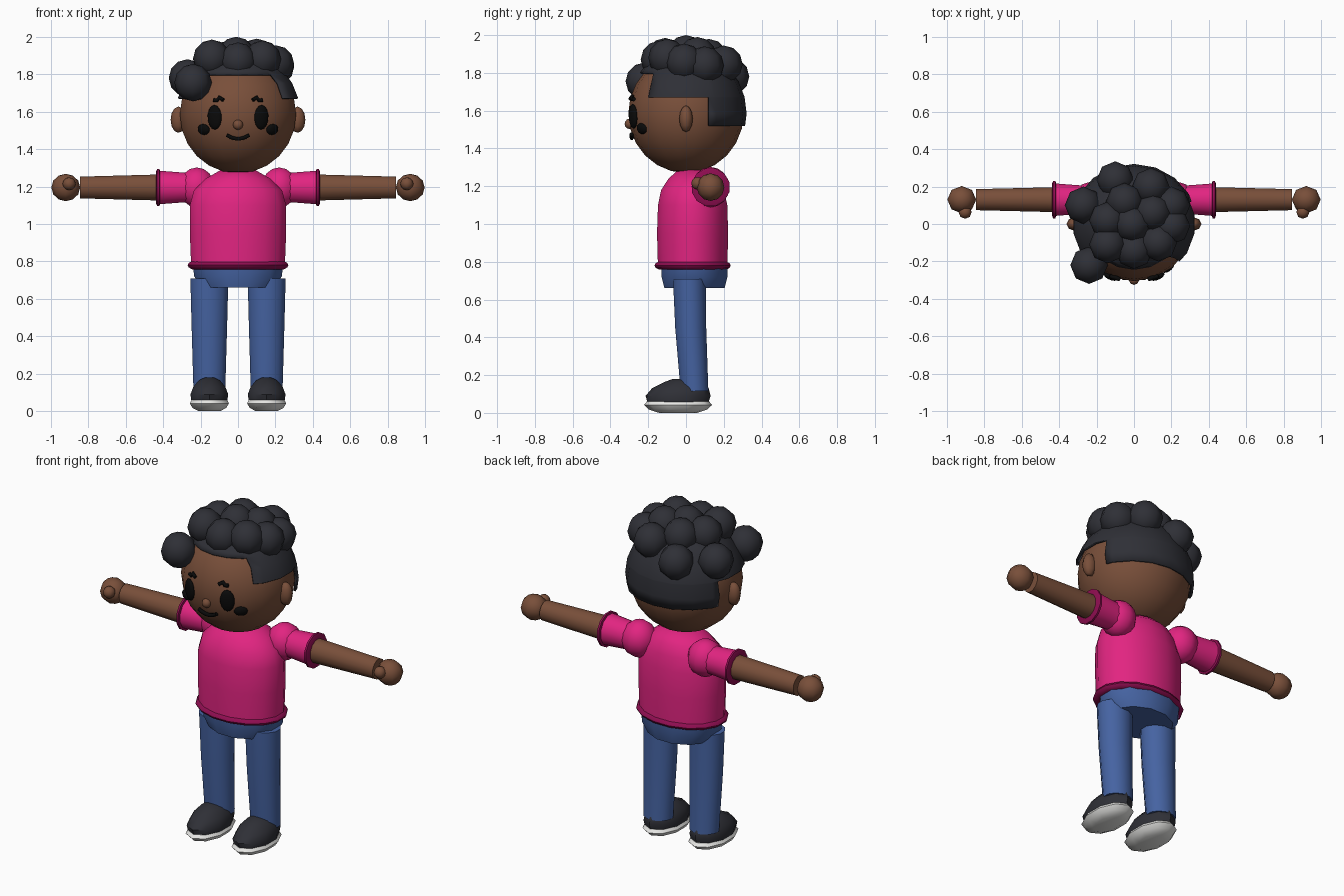
import bpy, bmesh, math
from mathutils import Vector, Matrix

cube = bpy.data.objects.get("Cube")
if cube:
    bpy.data.objects.remove(cube, do_unlink=True)


def material(name, r, g, b):
    m = bpy.data.materials.new(name)
    m.use_nodes = True
    m.diffuse_color = (r, g, b, 1)
    bsdf = m.node_tree.nodes["Principled BSDF"]
    bsdf.inputs["Base Color"].default_value = (r, g, b, 1)
    bsdf.inputs["Roughness"].default_value = 0.8
    return m


SKIN = material("brown skin", 0.19, 0.078, 0.042)
HAIR = material("charcoal", 0.028, 0.029, 0.037)
INK = material("face black", 0.003, 0.003, 0.003)
PINK = material("pink shirt", 0.76, 0.018, 0.22)
TRIM = material("dark pink trim", 0.27, 0.004, 0.08)
JEANS = material("blue denim", 0.06, 0.125, 0.36)
WHITE = material("white sole", 0.8, 0.8, 0.78)
HEAD = Vector((0, 0, 1.585))
HEAD_R = 0.315


def finish(bm, name, mat, angle=50):
    bmesh.ops.recalc_face_normals(bm, faces=bm.faces)
    me = bpy.data.meshes.new(name)
    bm.to_mesh(me)
    bm.free()
    me.materials.append(mat)
    ob = bpy.data.objects.new(name, me)
    bpy.context.collection.objects.link(ob)
    bpy.ops.object.select_all(action='DESELECT')
    ob.select_set(True)
    bpy.context.view_layer.objects.active = ob
    bpy.ops.object.shade_smooth_by_angle(angle=math.radians(angle))
    return ob


def ball(name, mat, centre, radii, n=7, rings=5, turn=None):
    bm = bmesh.new()
    bmesh.ops.create_uvsphere(bm, u_segments=n, v_segments=rings, radius=1)
    bm.transform(Matrix.LocRotScale(Vector(centre), turn, Vector(radii)))
    return finish(bm, name, mat, 65)


def loft(name, mat, rings, n=16, sideways=0):
    """Stack ellipses (cx, cy, cz, ra, rb) along z, or along x if sideways is +-1."""
    bm = bmesh.new()
    loops = []
    for cx, cy, cz, ra, rb in rings:
        loop = []
        for i in range(n):
            t = 2 * math.pi * (i + 0.5) / n
            a, b = ra * math.cos(t), rb * math.sin(t)
            if sideways:
                p = (sideways * cx, cy + a, cz + b)
            else:
                p = (cx + a, cy + b, cz)
            loop.append(bm.verts.new(p))
        loops.append(loop)
    for lo, hi in zip(loops, loops[1:]):
        for i in range(n):
            j = (i + 1) % n
            bm.faces.new((lo[i], lo[j], hi[j], hi[i]))
    bm.faces.new(loops[0])
    bm.faces.new(loops[-1])
    return finish(bm, name, mat)


def on_face(x, z, r=HEAD_R):
    return Vector((x, -math.sqrt(r * r - x * x - (z - HEAD.z) ** 2), z))


def face_spot(name, x, z, w, h):
    p = on_face(x, z, HEAD_R - 0.008)
    turn = (p - HEAD).to_track_quat('Z', 'Y')
    return ball(name, INK, p, (w, h, 0.018), 14, 8, turn)


def face_line(name, points, width):
    cu = bpy.data.curves.new(name, 'CURVE')
    cu.dimensions = '3D'
    cu.bevel_depth = width
    cu.bevel_resolution = 1
    cu.use_fill_caps = True
    sp = cu.splines.new('POLY')
    sp.points.add(len(points) - 1)
    for q, (x, z) in zip(sp.points, points):
        q.co = (*on_face(x, z), 1)
    cu.materials.append(INK)
    ob = bpy.data.objects.new(name, cu)
    bpy.context.collection.objects.link(ob)


# Head and nose
ball("head", SKIN, HEAD, (HEAD_R, HEAD_R * 0.97, HEAD_R), 18, 12)
ball("nose", SKIN, (0, -0.3, 1.53), (0.027, 0.025, 0.027), 8, 6)
face_line("mouth", [(x / 100, 1.455 + 0.02 * (x / 6) ** 2) for x in range(-6, 7, 2)], 0.011)

# Hair cap: a shell trimmed to a stepped hairline
bm = bmesh.new()
bmesh.ops.create_uvsphere(bm, u_segments=18, v_segments=12, radius=0.338)
bmesh.ops.scale(bm, vec=(1, 0.95, 1), verts=bm.verts)
bmesh.ops.translate(bm, vec=HEAD, verts=bm.verts)
SLANT = Vector((0, 1, -0.21)).normalized()
SLANT_AT = Vector((0, -0.2, 1.67))
cuts = [(Vector((0, 0, z)), Vector((0, 0, 1))) for z in (1.52, 1.67, 1.8)]
cuts += [(Vector((0, 0.12, 0)), Vector((0, 1, 0))), (SLANT_AT, SLANT)]
for co, no in cuts:
    bmesh.ops.bisect_plane(bm, geom=bm.verts[:] + bm.edges[:] + bm.faces[:],
                           plane_co=co, plane_no=no)


def bare(c):
    front = (c - SLANT_AT).dot(SLANT) < 0
    return c.z < 1.52 or (c.z < 1.67 and c.y < 0.12) or (c.z < 1.8 and front)


bmesh.ops.delete(bm, geom=[f for f in bm.faces if bare(f.calc_center_median())],
                 context='FACES')
cap = finish(bm, "hair_cap", HAIR)
cap.modifiers.new("thickness", 'SOLIDIFY').thickness = 0.012

# Curls
curls = [(-0.24, -0.22, 1.755), (-0.27, 0.1, 1.78), (-0.1, 0.235, 1.78),
         (-0.14, -0.11, 1.885), (0, -0.14, 1.87), (0.13, -0.1, 1.88),
         (0.2, -0.01, 1.855), (0.2, 0.1, 1.84), (0.09, 0.2, 1.845),
         (-0.05, 0.12, 1.88), (-0.14, 0.02, 1.88), (0.1, 0.06, 1.89), (-0.01, 0, 1.9)]
for i, c in enumerate(curls):
    ball(f"curl_{i + 1}", HAIR, c, (0.1, 0.1, 0.1), 8, 6)

# Shirt body and hem
Y = 0.035
loft("shirt_body", PINK, [(0, Y, 0.77, 0.255, 0.187), (0, Y, 0.95, 0.262, 0.192),
                          (0, Y, 1.1, 0.262, 0.187), (0, Y, 1.18, 0.24, 0.17),
                          (0, Y + 0.01, 1.24, 0.18, 0.14), (0, Y + 0.01, 1.285, 0.1, 0.09)])
loft("shirt_hem", TRIM, [(0, Y, 0.758, 0.25, 0.18), (0, Y, 0.768, 0.268, 0.2),
                         (0, Y, 0.78, 0.274, 0.206), (0, Y, 0.792, 0.268, 0.2),
                         (0, Y, 0.802, 0.25, 0.18)])

# Hips
loft("hips", JEANS, [(0, Y + 0.01, 0.66, 0.2, 0.165), (0, Y + 0.01, 0.72, 0.242, 0.18),
                     (0, Y + 0.01, 0.78, 0.25, 0.182)], 12)

for side, s in (("left", 1), ("right", -1)):
    # Face details and ear
    face_spot(side + "_eye", s * 0.125, 1.57, 0.041, 0.066)
    face_spot(side + "_cheek", s * 0.183, 1.505, 0.038, 0.03)
    face_line(side + "_brow", [(s * 0.078, 1.662), (s * 0.1, 1.676),
                               (s * 0.112, 1.66), (s * 0.13, 1.662)], 0.011)
    ball(side + "_ear", SKIN, (s * 0.318, 0, 1.557), (0.042, 0.036, 0.07), 8, 6)

    # Sleeve, cuff, arm and hand
    AY, AZ = 0.13, 1.195
    ball(side + "_shoulder", PINK, (s * 0.22, AY, AZ), (0.1, 0.1, 0.107), 10, 8)
    loft(side + "_sleeve", PINK, [(0.18, AY, AZ, 0.075, 0.08), (0.3, AY, AZ, 0.08, 0.083),
                                  (0.425, AY, AZ, 0.09, 0.093)], 12, s)
    loft(side + "_cuff", TRIM, [(0.416, AY, AZ, 0.09, 0.09), (0.42, AY, AZ, 0.103, 0.103),
                                (0.432, AY, AZ, 0.103, 0.103), (0.438, AY, AZ, 0.088, 0.088)],
         12, s)
    loft(side + "_arm", SKIN, [(0.38, AY, AZ, 0.07, 0.073), (0.845, AY, AZ, 0.058, 0.06)], 12, s)
    ball(side + "_hand", SKIN, (s * 0.92, AY, AZ), (0.077, 0.073, 0.073), 8, 6)
    ball(side + "_thumb", SKIN, (s * 0.902, 0.063, 1.215), (0.035, 0.035, 0.034), 8, 6)

    # Trouser leg
    X = s * 0.153
    loft(side + "_leg", JEANS, [(X, 0.045, 0.115, 0.088, 0.076), (X, 0.025, 0.45, 0.098, 0.085),
                                (X, 0.018, 0.71, 0.105, 0.09)], 12)

    # Shoe and sole
    loft(side + "_shoe", HAIR, [(X, -0.042, 0.05, 0.1, 0.16), (X, -0.042, 0.09, 0.106, 0.172),
                                (X, -0.03, 0.13, 0.09, 0.15), (X, -0.02, 0.165, 0.06, 0.09),
                                (X, -0.03, 0.18, 0.025, 0.04)], 10)
    loft(side + "_sole", WHITE, [(X, -0.042, 0.0, 0.06, 0.1), (X, -0.042, 0.018, 0.095, 0.155),
                                 (X, -0.042, 0.042, 0.11, 0.18), (X, -0.042, 0.06, 0.1, 0.165)], 10)
